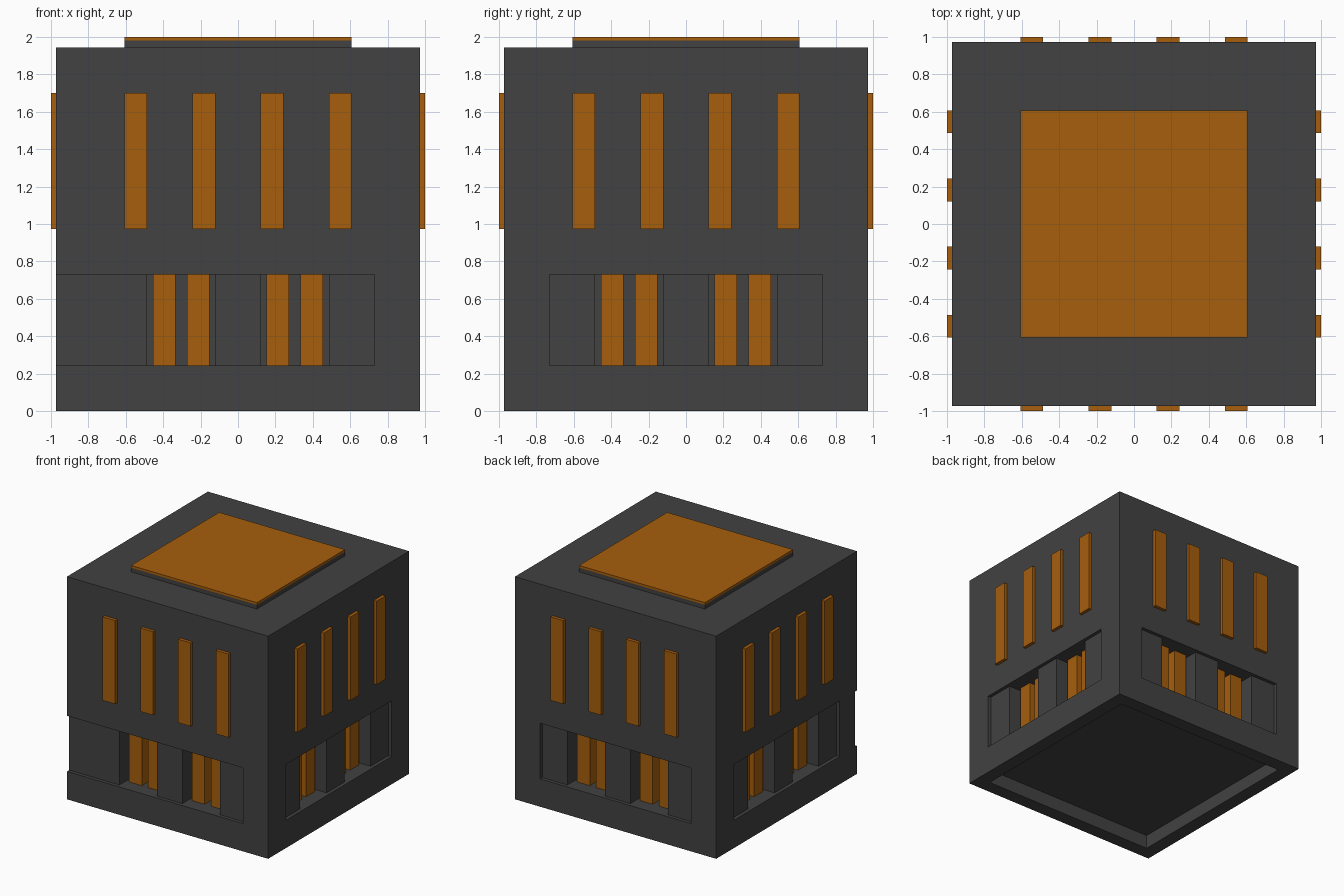
import bpy
import bmesh
from math import pi
from mathutils import Matrix

U = 0.1215          # building module
HALF = 8 * U        # half width of the body
LOW, HIGH = 2 * U, 6 * U   # floor and ceiling of the porch band

if "Cube" in bpy.data.objects:
    bpy.data.objects.remove(bpy.data.objects["Cube"])


def material(name, rgb):
    mat = bpy.data.materials.new(name)
    mat.use_nodes = True
    mat.diffuse_color = (*rgb, 1)
    mat.node_tree.nodes["Principled BSDF"].inputs["Base Color"].default_value = (*rgb, 1)
    return mat


grey = material("dark grey", (0.054, 0.054, 0.054))
orange = material("burnt orange", (0.385, 0.113, 0.004))


def add_box(bm, x, y, z, turn=0):
    """Box from (min, max) ranges, turned about z in quarter turns."""
    spans = (x, y, z)
    centre = Matrix.Translation([(a + b) / 2 for a, b in spans])
    scale = Matrix.Diagonal([b - a for a, b in spans] + [1])
    bmesh.ops.create_cube(bm, size=1, matrix=Matrix.Rotation(turn * pi / 2, 4, "Z") @ centre @ scale)


def make_object(name, boxes, mat):
    bm = bmesh.new()
    for box in boxes:
        add_box(bm, *box)
    mesh = bpy.data.meshes.new(name)
    bm.to_mesh(mesh)
    bm.free()
    mesh.materials.append(mat)
    obj = bpy.data.objects.new(name, mesh)
    bpy.context.collection.objects.link(obj)
    return obj


def cut(target, name, boxes):
    cutter = make_object(name, boxes, grey)
    cutter.hide_render = True
    mod = target.modifiers.new(name, "BOOLEAN")
    mod.operation, mod.solver, mod.object = "DIFFERENCE", "EXACT", cutter
    bpy.context.view_layer.objects.active = target
    bpy.ops.object.modifier_apply(modifier=mod.name)
    bpy.data.objects.remove(cutter)


# Main body
body = make_object("body", [((-HALF, HALF), (-HALF, HALF), (0, 16 * U))], grey)

# Underside cavity and shallow porch bands; the front band runs out to one corner
bands = [((-7 * U, 7 * U), (-7 * U, 7 * U), (-U, U))]
for turn in range(4):
    start = -HALF - U if turn == 0 else -6 * U
    bands.append(((start, 6 * U), (-HALF - U, -HALF + U / 4), (LOW, HIGH), turn))
cut(body, "band_cutter", bands)

# Deep niches, two per side
niches = [((c - 1.5 * U, c + 1.5 * U), (-HALF - U, -6 * U), (LOW, HIGH), turn)
          for turn in range(4) for c in (-2.5 * U, 2.5 * U)]
cut(body, "niche_cutter", niches)

# Paired columns inside the niches
columns = [((c + s * 0.75 * U - U / 2, c + s * 0.75 * U + U / 2), (-7 * U, -6 * U), (LOW, HIGH), turn)
           for turn in range(4) for c in (-2.5 * U, 2.5 * U) for s in (-1, 1)]
make_object("niche_columns", columns, orange)

# Tall raised strips on the upper walls
for turn, side in enumerate(("front", "left", "back", "right")):
    strips = [((c * U - U / 2, c * U + U / 2), (-HALF - 0.028, -HALF), (8 * U, 14 * U), turn)
              for c in (-4.5, -1.5, 1.5, 4.5)]
    make_object(side + "_wall_strips", strips, orange)

# Roof slab and its coloured cover
roof = (-5 * U, 5 * U)
make_object("roof_slab", [(roof, roof, (16 * U, 1.98))], grey)
make_object("roof_cover", [(roof, roof, (1.98, 2.0))], orange)
